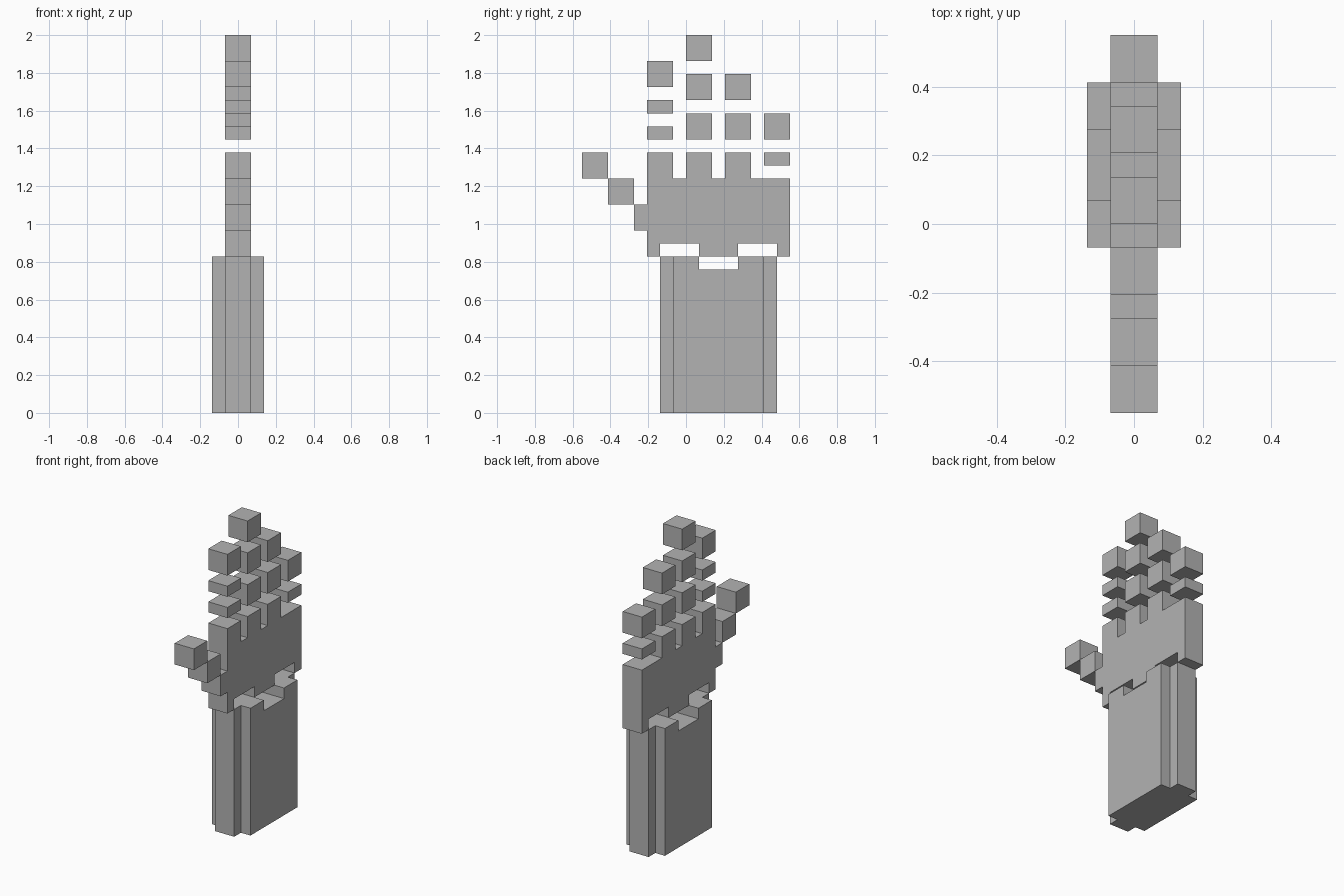
import bpy
import bmesh

if "Cube" in bpy.data.objects:
    bpy.data.objects.remove(bpy.data.objects["Cube"], do_unlink=True)

U = 2 / 29  # one block unit

grey = bpy.data.materials.new("plain_grey")
grey.use_nodes = True
colour = (0.45, 0.45, 0.45, 1)
grey.diffuse_color = colour
grey.node_tree.nodes["Principled BSDF"].inputs["Base Color"].default_value = colour


def prism(name, outline, direction):
    """Extrude a flat outline (in block units) along a direction."""
    bm = bmesh.new()
    face = bm.faces.new([bm.verts.new(p) for p in outline])
    moved = bmesh.ops.extrude_face_region(bm, geom=[face], use_keep_orig=True)
    verts = [g for g in moved["geom"] if isinstance(g, bmesh.types.BMVert)]
    bmesh.ops.translate(bm, vec=direction, verts=verts)
    bmesh.ops.scale(bm, vec=(U, U, U), verts=bm.verts)
    bmesh.ops.recalc_face_normals(bm, faces=bm.faces)
    mesh = bpy.data.meshes.new(name)
    bm.to_mesh(mesh)
    bm.free()
    mesh.materials.append(grey)
    obj = bpy.data.objects.new(name, mesh)
    bpy.context.collection.objects.link(obj)
    return obj


def side_prism(name, profile, half=1):
    """Extrude a (y, z) profile across x."""
    return prism(name, [(-half, y, z) for y, z in profile], (2 * half, 0, 0))


def block(name, y0, y1, z0, z1, half=1):
    return side_prism(name, [(y0, z0), (y1, z0), (y1, z1), (y0, z1)], half)


# Forearm: stepped cross-section with a notch in its broken top
half_section = [(1, -2), (1, -1), (2, -1), (2, 6), (1, 6), (1, 7)]
section = half_section + [(-x, y) for x, y in reversed(half_section)]
forearm = prism("forearm", [(x, y, 0) for x, y in section], (0, 0, 12))
cutter = block("notch_cutter", 1, 4, 11, 14, 3)
cutter.hide_render = True
notch = forearm.modifiers.new("notch", "BOOLEAN")
notch.operation = "DIFFERENCE"
notch.solver = "EXACT"
notch.object = cutter
bpy.context.view_layer.objects.active = forearm
bpy.ops.object.modifier_apply(modifier=notch.name)
bpy.data.objects.remove(cutter, do_unlink=True)

# Palm: toothed lower edge, finger stubs on top, thumb stub in front
palm_profile = [
    (-3, 12), (-2, 12), (-2, 13), (1, 13), (1, 12), (4, 12), (4, 13), (7, 13), (7, 12), (8, 12),
    (8, 18), (5, 18), (5, 20), (3, 20), (3, 18), (2, 18), (2, 20), (0, 20), (0, 18),
    (-1, 18), (-1, 20), (-3, 20), (-3, 16), (-4, 16), (-4, 14), (-3, 14),
]
side_prism("palm", palm_profile)

# Floating finger segments: front edge and (bottom, top) of each block
fingers = {
    "index_finger": (-3, [(21, 22), (23, 24), (25, 27)]),
    "middle_finger": (0, [(21, 23), (24, 26), (27, 29)]),
    "ring_finger": (3, [(21, 23), (24, 26)]),
    "little_finger": (6, [(19, 20), (21, 23)]),
}
for name, (y, segments) in fingers.items():
    for i, (low, high) in enumerate(segments, 1):
        block(f"{name}_segment_{i}", y, y + 2, low, high)

# Thumb blocks stepping up and forward
for i in (1, 2):
    block(f"thumb_segment_{i}", -4 - 2 * i, -2 - 2 * i, 14 + 2 * i, 16 + 2 * i)
